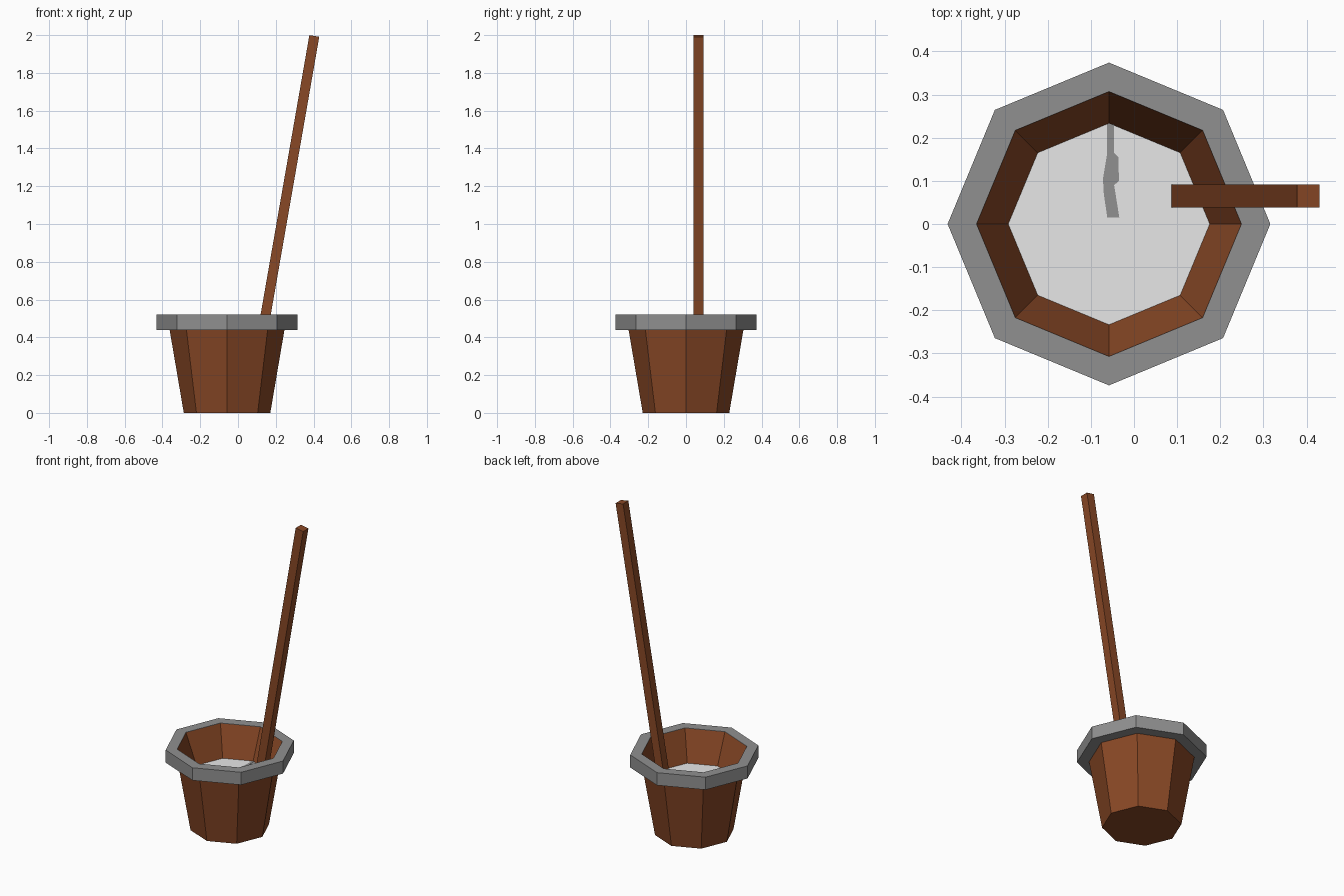
import bpy, bmesh, math
from mathutils import Matrix, Vector

if "Cube" in bpy.data.objects:
    bpy.data.objects.remove(bpy.data.objects["Cube"])

CX = -0.058   # bucket axis
SIDES = 8


def material(name, rgb):
    m = bpy.data.materials.new(name)
    m.diffuse_color = (*rgb, 1)
    m.use_nodes = True
    m.node_tree.nodes["Principled BSDF"].inputs["Base Color"].default_value = m.diffuse_color
    return m


brown = material("brown wood", (0.25, 0.065, 0.019))
grey = material("grey metal", (0.28, 0.28, 0.28))
pale = material("pale water", (0.8, 0.8, 0.8))


def finish(name, bm, mat):
    bmesh.ops.recalc_face_normals(bm, faces=bm.faces)
    me = bpy.data.meshes.new(name)
    bm.to_mesh(me)
    bm.free()
    me.materials.append(mat)
    ob = bpy.data.objects.new(name, me)
    bpy.context.collection.objects.link(ob)
    return ob


def lathe(name, profile, mat, closed=False):
    """Octagonal rings from (radius, z) pairs; open profiles get end caps."""
    bm = bmesh.new()
    rings = [[bm.verts.new((CX + r * math.cos(math.tau * i / SIDES),
                            r * math.sin(math.tau * i / SIDES), z))
              for i in range(SIDES)] for r, z in profile]
    pairs = list(zip(rings, rings[1:]))
    if closed:
        pairs.append((rings[-1], rings[0]))
    else:
        bm.faces.new(rings[0])
        bm.faces.new(rings[-1])
    for a, b in pairs:
        for i in range(SIDES):
            j = (i + 1) % SIDES
            bm.faces.new((a[i], a[j], b[j], b[i]))
    return finish(name, bm, mat)


# Bucket: tapered outside, steeper-tapered inside
lathe("bucket", [(0.229, 0), (0.304, 0.44), (0.307, 0.518), (0.232, 0.325)], brown)

# Rim band around the top
lathe("rim", [(0.304, 0.44), (0.374, 0.44), (0.374, 0.52), (0.307, 0.52)], grey, closed=True)

# Water surface filling the bucket
lathe("water", [(0.230, 0.322), (0.2335, 0.33)], pale)

# Thin grey streak lying on the water
bm = bmesh.new()
streak = [(-0.062, 0.232), (-0.062, 0.165), (-0.072, 0.105), (-0.07, 0.07), (-0.062, 0.015),
          (-0.034, 0.015), (-0.046, 0.09), (-0.035, 0.1), (-0.036, 0.155), (-0.046, 0.165),
          (-0.046, 0.23)]
face = bm.faces.new([bm.verts.new((x, y, 0.329)) for x, y in streak])
ext = bmesh.ops.extrude_face_region(bm, geom=[face])
bmesh.ops.translate(bm, vec=(0, 0, 0.003),
                    verts=[v for v in ext["geom"] if isinstance(v, bmesh.types.BMVert)])
finish("streak", bm, grey)

# Leaning square handle
length, width = 1.9, 0.053
tilt = Matrix.Rotation(math.radians(9.9), 4, 'Y')
top = Vector((0.404, 0.065, 1.9955))
centre = top - tilt @ Vector((0, 0, length / 2))
bm = bmesh.new()
bmesh.ops.create_cube(bm, size=1, matrix=Matrix.Translation(centre) @ tilt
                      @ Matrix.Diagonal((width, width, length, 1)))
finish("handle", bm, brown)
